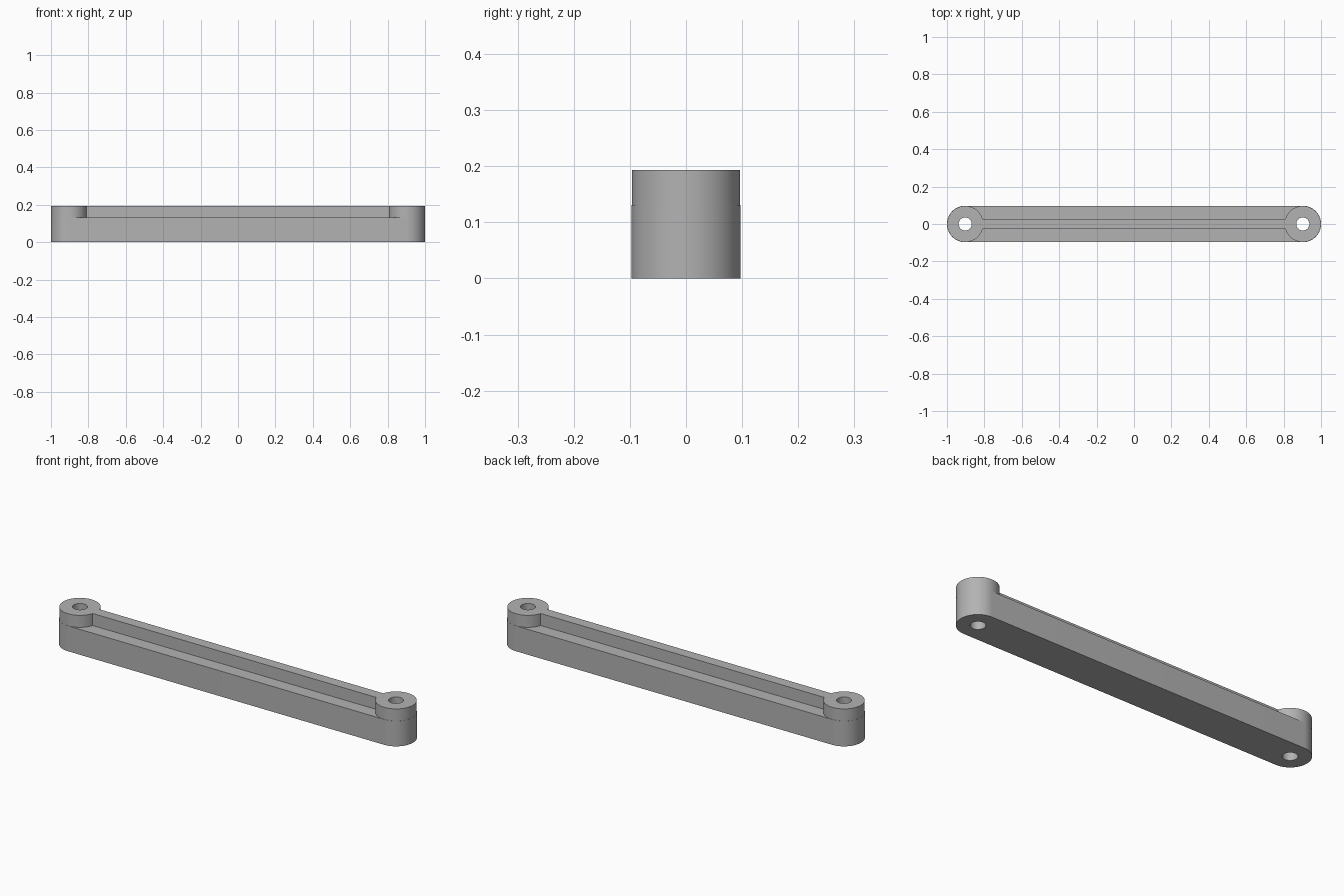
import bpy
import bmesh
from math import cos, sin, pi, asin

if "Cube" in bpy.data.objects:
    bpy.data.objects.remove(bpy.data.objects["Cube"])

END_X = 0.9025        # pivot hole centres
BASE_R = 0.0975       # rounded ends of the bar
BOSS_R = 0.0967       # raised rings around the holes
HOLE_R = 0.035
RIB_HALF = 0.028
LEDGE_Z = 0.131
TOP_Z = 0.193
STEPS = 48

grey = bpy.data.materials.new("grey")
grey.use_nodes = True
colour = (0.45, 0.45, 0.45, 1)
grey.diffuse_color = colour
grey.node_tree.nodes["Principled BSDF"].inputs["Base Color"].default_value = colour


def arc(cx, radius, start, end):
    return [(cx + radius * cos(start + (end - start) * i / STEPS),
             radius * sin(start + (end - start) * i / STEPS))
            for i in range(STEPS + 1)]


def two_ended(radius, sweep):
    """Outline with a round end at each side, joined by straight edges."""
    return arc(END_X, radius, -sweep, sweep) + arc(-END_X, radius, pi - sweep, pi + sweep)


def prism(name, outline, low, high):
    bm = bmesh.new()
    face = bm.faces.new([bm.verts.new((x, y, low)) for x, y in outline])
    new = bmesh.ops.extrude_face_region(bm, geom=[face])["geom"]
    bmesh.ops.translate(bm, vec=(0, 0, high - low),
                        verts=[v for v in new if isinstance(v, bmesh.types.BMVert)])
    bmesh.ops.recalc_face_normals(bm, faces=bm.faces)
    mesh = bpy.data.meshes.new(name)
    bm.to_mesh(mesh)
    bm.free()
    mesh.materials.append(grey)
    obj = bpy.data.objects.new(name, mesh)
    bpy.context.collection.objects.link(obj)
    return obj


def combine(target, tool, operation):
    mod = target.modifiers.new(operation.lower(), "BOOLEAN")
    mod.operation = operation
    mod.solver = "EXACT"
    mod.object = tool
    bpy.ops.object.modifier_apply(modifier=mod.name)
    bpy.data.objects.remove(tool)


# Lower bar with rounded ends
bar = prism("link_bar", two_ended(BASE_R, pi / 2), 0, LEDGE_Z)
bpy.context.view_layer.objects.active = bar
bar.select_set(True)

# Raised end bosses joined by the central rib
rib = prism("bosses_and_rib", two_ended(BOSS_R, pi - asin(RIB_HALF / BOSS_R)),
            LEDGE_Z / 2, TOP_Z)
combine(bar, rib, "UNION")

# Pivot holes through both ends
for side in (-1, 1):
    hole = prism("hole_cutter", arc(side * END_X, HOLE_R, 0, 2 * pi)[:-1], -0.1, 0.3)
    hole.hide_render = True
    combine(bar, hole, "DIFFERENCE")

bpy.ops.object.shade_smooth_by_angle(angle=pi / 6)
